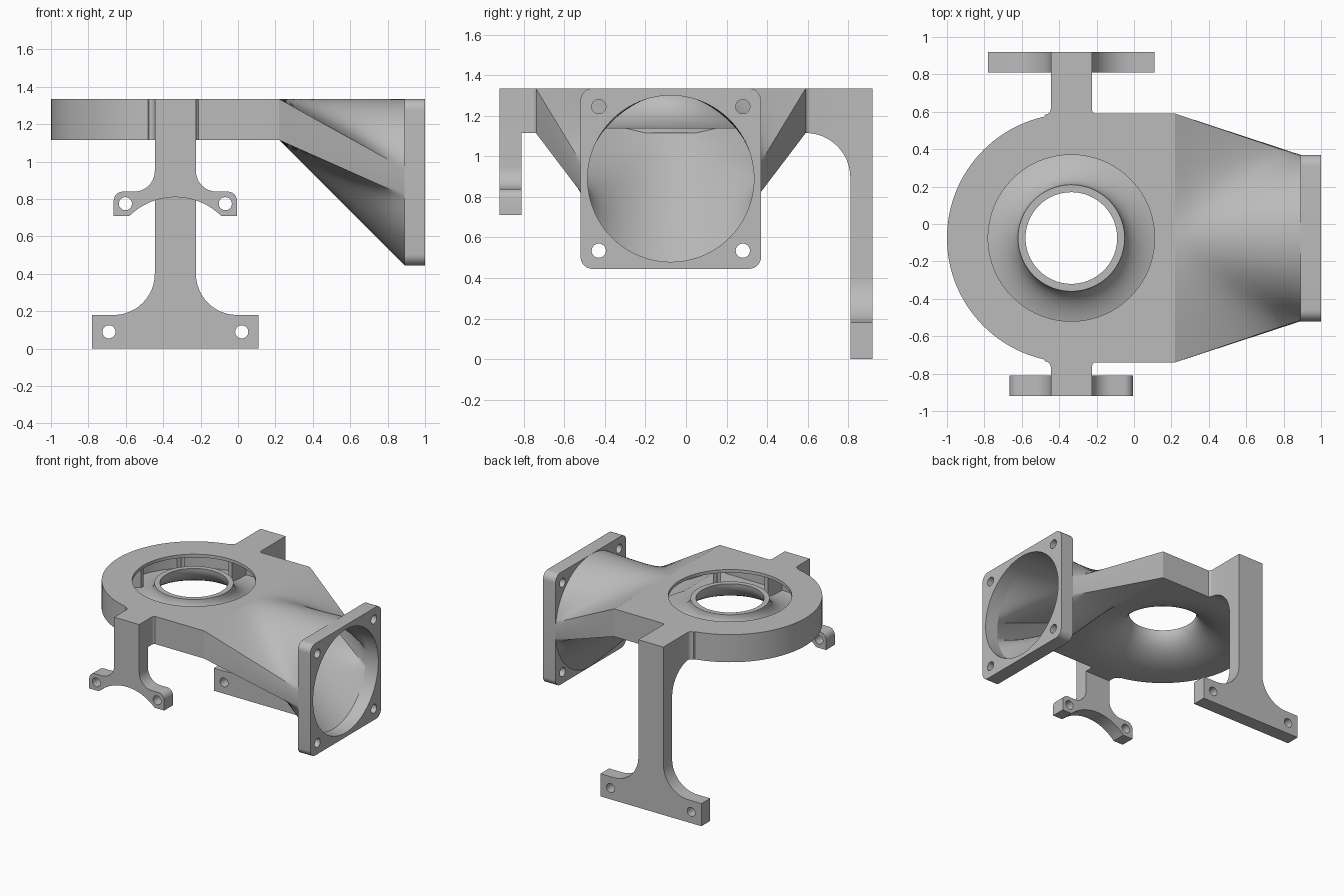
import bpy, bmesh, math
from math import sin, cos, pi, radians

cube = bpy.data.objects.get("Cube")
if cube:
    bpy.data.objects.remove(cube, do_unlink=True)

CX, CY = -0.335, -0.075          # plenum axis
BOT, TOP = 1.115, 1.335          # plenum floor and roof
FAN_Z = 0.89                     # inlet centre height

grey = bpy.data.materials.new("plain grey")
grey.use_nodes = True
grey.diffuse_color = (0.5, 0.5, 0.5, 1)
grey.node_tree.nodes["Principled BSDF"].inputs["Base Color"].default_value = (0.5, 0.5, 0.5, 1)


def finish(name, bm):
    bmesh.ops.recalc_face_normals(bm, faces=bm.faces)
    mesh = bpy.data.meshes.new(name)
    bm.to_mesh(mesh)
    bm.free()
    mesh.materials.append(grey)
    ob = bpy.data.objects.new(name, mesh)
    bpy.context.collection.objects.link(ob)
    return ob


def smooth(ob):
    bpy.ops.object.select_all(action='DESELECT')
    ob.select_set(True)
    bpy.context.view_layer.objects.active = ob
    bpy.ops.object.shade_smooth_by_angle(angle=radians(30))


def arc(cx, cy, r, a0, a1, n=12):
    angles = [radians(a0 + (a1 - a0) * i / n) for i in range(n + 1)]
    return [(cx + r * cos(a), cy + r * sin(a)) for a in angles]


def prism(name, pts, axis, lo, hi):
    """Extrude a flat outline along one axis."""
    place = {'X': lambda u, v, h: (h, u, v),
             'Y': lambda u, v, h: (u, h, v),
             'Z': lambda u, v, h: (u, v, h)}[axis]
    bm = bmesh.new()
    ends = [[bm.verts.new(place(u, v, h)) for u, v in pts] for h in (lo, hi)]
    for ring in ends:
        bm.faces.new(ring)
    for i in range(len(pts)):
        j = (i + 1) % len(pts)
        bm.faces.new((ends[0][i], ends[0][j], ends[1][j], ends[1][i]))
    return finish(name, bm)


def disc(u, v, r, axis, lo, hi, n=32):
    return prism("cutter", arc(u, v, r, 0, 360, n)[:-1], axis, lo, hi)


def cut(ob, *cutters):
    for c in cutters:
        c.hide_render = True
        mod = ob.modifiers.new("cut", 'BOOLEAN')
        mod.operation, mod.solver, mod.object = 'DIFFERENCE', 'EXACT', c
        bpy.context.view_layer.objects.active = ob
        bpy.ops.object.modifier_apply(modifier=mod.name)
        bpy.data.objects.remove(c, do_unlink=True)
    smooth(ob)


def skin(name, rings, wrap):
    """Join equal closed rings of points with quads."""
    bm = bmesh.new()
    vs = [[bm.verts.new(p) for p in ring] for ring in rings]
    n = len(rings[0])
    for k in range(len(vs) if wrap else len(vs) - 1):
        a, b = vs[k], vs[(k + 1) % len(vs)]
        for i in range(n):
            j = (i + 1) % n
            bm.faces.new((a[i], a[j], b[j], b[i]))
    ob = finish(name, bm)
    smooth(ob)
    return ob


# Hollow round-ended plenum, open towards the duct
def plenum_outline(r, x_end):
    return arc(CX, CY, r, 90, 270, 64) + [(x_end, CY - r), (x_end, CY + r)]


plenum = prism("plenum", plenum_outline(0.665, 0.22), 'Z', BOT, TOP)
cut(plenum,
    prism("cutter", plenum_outline(0.635, 0.3), 'Z', BOT + 0.025, TOP - 0.025),
    disc(CX, CY, 0.445, 'Z', TOP - 0.1, TOP + 0.1, 96),
    disc(CX, CY, 0.6, 'Z', BOT - 0.1, BOT + 0.08, 96))

# Flared funnel rising to the central ring
steps = [pi / 2 * i / 14 for i in range(15)]
upper = [(0.6 - 0.315 * sin(t), 1.315 - 0.175 * cos(t)) for t in steps]
lower = [(0.6 - 0.355 * sin(t), 1.315 - 0.2 * cos(t)) for t in reversed(steps)]
skin("funnel", [[(x, y, z) for x, y in arc(CX, CY, r, 0, 360, 96)[:-1]]
                for r, z in upper + lower], True)

# Upright guide ribs around the opening
for k in range(1, 8):
    rib = prism("guide_rib", [(0.455, -0.014), (0.637, -0.014), (0.637, 0.014), (0.455, 0.014)],
                'Z', BOT + 0.02, TOP - 0.02)
    rib.location = (CX, CY, 0)
    rib.rotation_euler.z = k * pi / 4

# Duct blending from the flat slot to the round inlet
corner = math.atan2(0.11, 0.665)
angles = sorted([2 * pi * i / 96 for i in range(96)]
                + [corner, pi - corner, pi + corner, 2 * pi - corner])


def duct_ring(f, half_y, half_z, r):
    ring = []
    for a in angles:
        s = 1 / max(abs(cos(a)) / 0.665, abs(sin(a)) / 0.11)
        y0, z0 = cos(a) * s * half_y / 0.665, sin(a) * s * half_z / 0.11
        ring.append((0.22 + 0.67 * f,
                     CY + y0 + (r * cos(a) - y0) * f,
                     (BOT + TOP) / 2 * (1 - f) + FAN_Z * f + z0 * (1 - f) + r * sin(a) * f))
    return ring


parts = [i / 12 for i in range(13)]
skin("duct", [duct_ring(f, 0.665, 0.11, 0.445) for f in parts]
     + [duct_ring(f, 0.635, 0.085, 0.41) for f in reversed(parts)], True)

# Square inlet flange with rounded corners and screw holes
outline = []
for sy, sz, a in ((1, 1, 0), (-1, 1, 90), (-1, -1, 180), (1, -1, 270)):
    outline += arc(CY + sy * 0.385, FAN_Z + sz * 0.385, 0.06, a, a + 90, 8)
flange = prism("inlet_flange", outline, 'X', 0.89, 1.0)
cut(flange, disc(CY, FAN_Z, 0.41, 'X', 0.8, 1.1, 96),
    *[disc(CY + sy * 0.355, FAN_Z + sz * 0.355, 0.035, 'X', 0.8, 1.1)
      for sy in (-1, 1) for sz in (-1, 1)])


# Legs: half outline mirrored about the stem
def leg(name, half, y0, y1, hole_u, hole_z):
    pts = [(CX + u, z) for u, z in half] + [(CX - u, z) for u, z in reversed(half) if u > 0]
    ob = prism(name, pts, 'Y', y0, y1)
    cut(ob, *[disc(CX + s * hole_u, hole_z, 0.035, 'Y', y0 - 0.1, y1 + 0.1) for s in (-1, 1)])


back_half = [(0.445, 0), (0.445, 0.18)] + arc(0.33, 0.4, 0.22, 270, 180) + [(0.11, TOP)]
leg("back_leg", back_half, 0.81, 0.92, 0.355, 0.09)

arch = arc(0, 0.46, 0.35, 90, 45.6)
front_half = (arch + [(0.33, 0.71)] + arc(0.28, 0.79, 0.05, 0, 90, 6)
              + arc(0.22, 0.95, 0.11, 270, 180) + [(0.11, TOP)])
leg("front_leg", front_half, -0.92, -0.81, 0.267, 0.775)


# Arms joining the legs to the plenum, with small root fillets
def arm(name, root, side, end):
    half = [(0.15, root - side * 0.02)] + arc(0.14, root + side * 0.03, 0.03, 270, 180, 6)
    if side < 0:
        half = [half[0]] + arc(0.14, root - 0.03, 0.03, 90, 180, 6)
    half.append((0.11, end))
    pts = [(CX + u, y) for u, y in half] + [(CX - u, y) for u, y in reversed(half)]
    smooth(prism(name, pts, 'Z', BOT, TOP))


arm("back_arm", 0.585, 1, 0.81)
arm("front_arm", -0.735, -1, -0.81)

# Curved gusset under the back arm
gusset = [(0.81, BOT)] + arc(0.59, 0.895, 0.22, 0, 90, 16)
smooth(prism("back_gusset", gusset, 'X', CX - 0.11, CX + 0.11))
